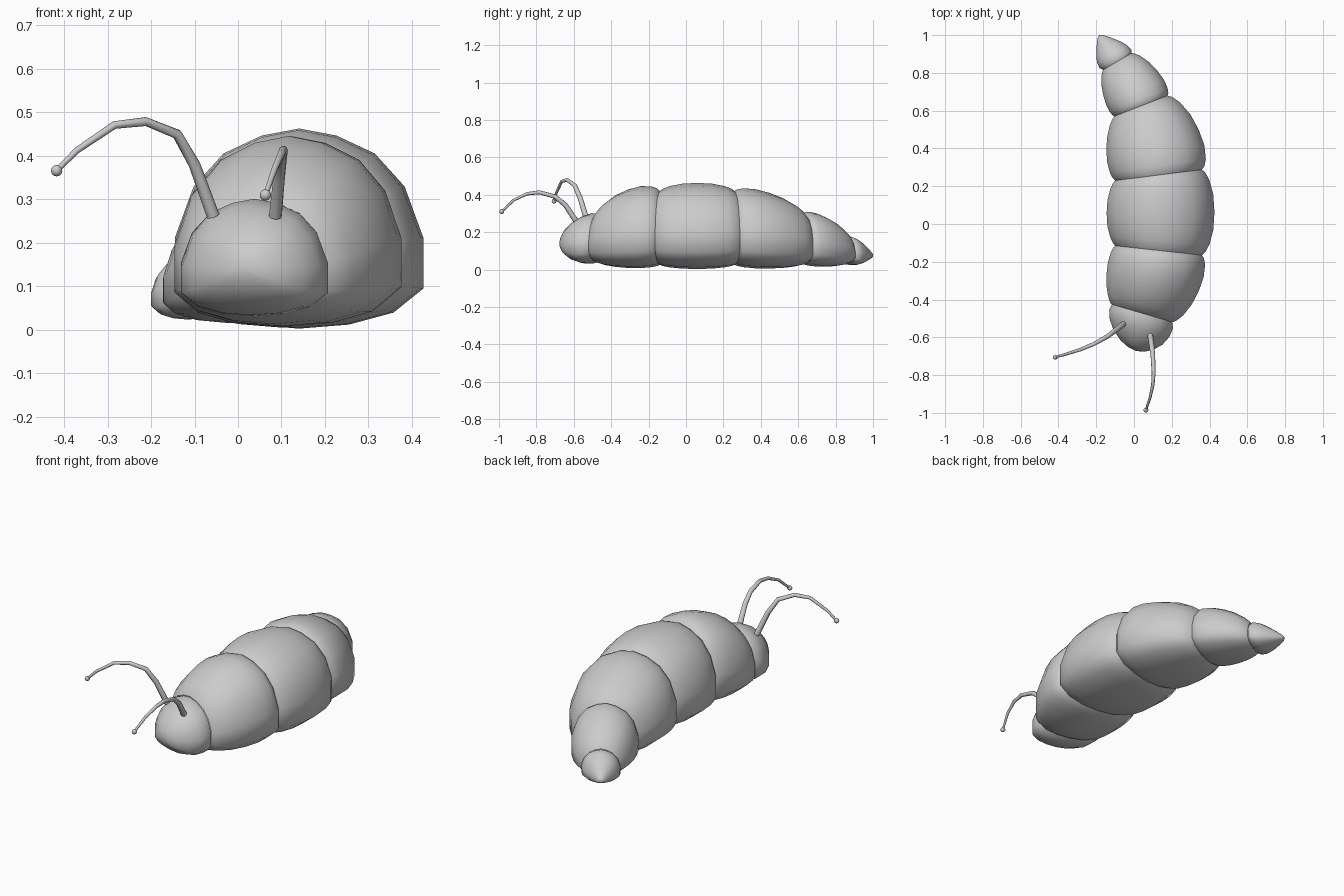
import bpy, bmesh
from mathutils import Vector

if "Cube" in bpy.data.objects:
    bpy.data.objects.remove(bpy.data.objects["Cube"])

# Half cross-section (side, height), mirrored into a 16-sided flat-bellied ring
HALF = [(0, 1), (.3, .965), (.61, .875), (.85, .71), (1, .455), (1, .2), (.76, .08), (.4, .02), (0, 0)]
SECTION = HALF + [(-u, v) for u, v in HALF[-2:0:-1]]


def ring(left, right, top, bottom):
    mid, half = (left + right) / 2, (right - left) / 2
    return [Vector((*(mid + half * u), bottom + v * (top - bottom))) for u, v in SECTION]


def loft(name, rings, tip=None):
    bm = bmesh.new()
    loops = [[bm.verts.new(p) for p in r] for r in rings]
    n = len(SECTION)
    for a, b in zip(loops, loops[1:]):
        for i in range(n):
            bm.faces.new((a[i], a[(i + 1) % n], b[(i + 1) % n], b[i]))
    if tip:
        pole, last = bm.verts.new(tip), loops[-1]
        for i in range(n):
            bm.faces.new((last[i], last[(i + 1) % n], pole))
    bmesh.ops.recalc_face_normals(bm, faces=bm.faces)
    if sum((f.normal.dot(f.calc_center_median() - Vector(rings[0][0]).lerp(rings[0][8], .5))
            for f in bm.faces)) < 0:
        bmesh.ops.reverse_faces(bm, faces=bm.faces)
    mesh = bpy.data.meshes.new(name)
    bm.to_mesh(mesh)
    bm.free()
    mesh.shade_smooth()
    ob = bpy.data.objects.new(name, mesh)
    bpy.context.collection.objects.link(ob)


# Joints between segments: left point, right point, top z, bottom z
JOINTS = [
    (Vector((-.12, -.425)), Vector((.205, -.52)), .30, .04),
    (Vector((-.10, -.115)), Vector((.36, -.165)), .42, .025),
    (Vector((-.10, .23)), Vector((.36, .288)), .42, .025),
    (Vector((-.105, .57)), Vector((.178, .68)), .30, .03),
    (Vector((-.165, .815)), Vector((-.012, .905)), .175, .035),
]
# Bulge of each body segment: left, right, top, bottom
BULGES = [(.036, .062, .068, .024), (.045, .066, .043, .022),
          (.045, .075, .05, .022), (.03, .045, .042, .017)]

# Body segments
for k, (bl, br, bt, bb) in enumerate(BULGES):
    l0, r0, t0, b0 = JOINTS[k]
    l1, r1, t1, b1 = JOINTS[k + 1]
    rings = []
    for t in (0, .04, .13, .3, .5, .7, .87, .96, 1):
        b = (1 - abs(2 * t - 1) ** 2.3) ** .75
        left, right = l0.lerp(l1, t), r0.lerp(r1, t)
        out = (right - left).normalized() * b
        rings.append(ring(left - out * bl, right + out * br,
                          t0 + (t1 - t0) * t + bt * b, b0 + (b1 - b0) * t - bb * b))
    loft(f"body_segment_{k + 1}", rings)


def dome(name, joint, tip, profile):
    left, right, top, bottom = joint
    base = ring(left, right, top, bottom)
    mid = Vector((*((left + right) / 2), (top + bottom) / 2))
    tip = Vector(tip)
    loft(name, [[mid.lerp(tip, t) + (p - mid) * s for p in base] for t, s in profile], tip)


# Head and tail
dome("head", JOINTS[0], (.01, -.672, .145),
     [(0, .98), (.15, 1.04), (.4, .97), (.65, .79), (.85, .52), (.96, .26)])
dome("tail", JOINTS[4], (-.184, 1.0, .075),
     [(0, .97), (.1, 1.1), (.3, 1.03), (.5, .83), (.75, .49), (.93, .21)])


# Antennae: tapered tubes with a small ball on the end
def antenna(name, pts):
    cu = bpy.data.curves.new(name, 'CURVE')
    cu.dimensions = '3D'
    cu.bevel_depth = .015
    cu.bevel_resolution = 2
    cu.use_fill_caps = True
    sp = cu.splines.new('POLY')
    sp.points.add(len(pts) - 1)
    for i, p in enumerate(pts):
        sp.points[i].co = (*p, 1)
        sp.points[i].radius = 1 - .6 * i / (len(pts) - 1)
    bpy.context.collection.objects.link(bpy.data.objects.new(name, cu))
    bpy.ops.mesh.primitive_uv_sphere_add(segments=12, ring_count=8, radius=.013, location=pts[-1])
    bpy.context.object.name = name + "_ball"
    bpy.ops.object.shade_smooth()


antenna("antenna_left", [(-.057, -.53, .262), (-.1, -.565, .38), (-.14, -.595, .45), (-.212, -.635, .479),
                         (-.284, -.665, .471), (-.37, -.692, .413), (-.417, -.705, .366)])
antenna("antenna_right", [(.086, -.59, .262), (.094, -.645, .345), (.1, -.7, .39), (.104, -.785, .413),
                          (.1, -.85, .405), (.085, -.92, .372), (.063, -.985, .31)])
